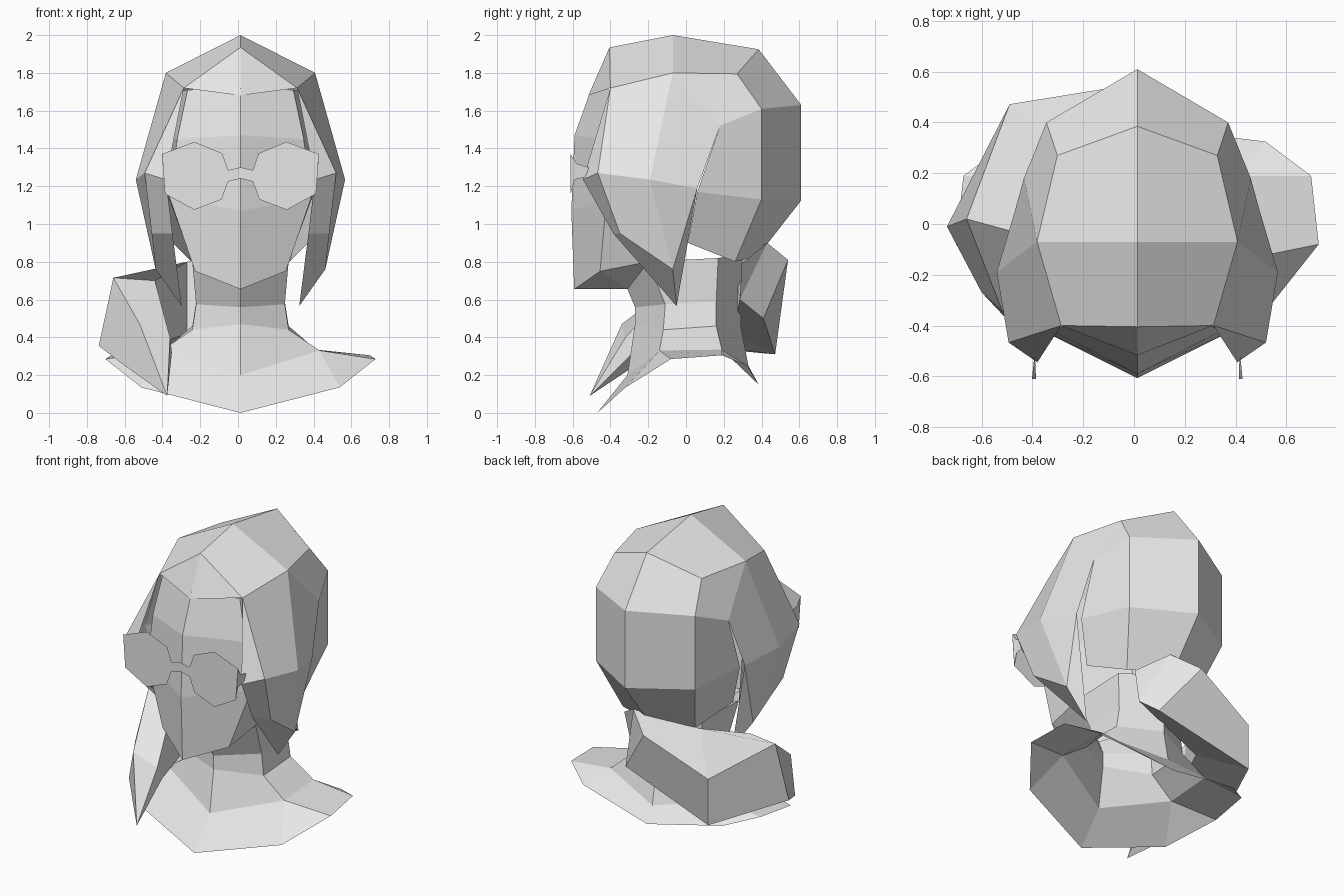
import bpy, bmesh

cube = bpy.data.objects.get("Cube")
if cube:
    bpy.data.objects.remove(cube, do_unlink=True)

CX = 0.013  # plane of symmetry

clay = bpy.data.materials.new("light grey")
clay.use_nodes = True
GREY = (0.8, 0.8, 0.8, 1.0)
clay.diffuse_color = GREY
clay.node_tree.nodes["Principled BSDF"].inputs["Base Color"].default_value = GREY


def part(name, points, faces, mirror=True):
    """Build a flat-shaded part from named points; faces are strings of names."""
    bm = bmesh.new()
    v = {k: bm.verts.new(p) for k, p in points.items()}
    for f in faces:
        bm.faces.new([v[k] for k in f.split()])
    bmesh.ops.recalc_face_normals(bm, faces=bm.faces)
    me = bpy.data.meshes.new(name)
    bm.to_mesh(me)
    bm.free()
    me.materials.append(clay)
    ob = bpy.data.objects.new(name, me)
    bpy.context.collection.objects.link(ob)
    if mirror:
        ob.location.x = CX
        mod = ob.modifiers.new("mirror", 'MIRROR')
        mod.use_clip = True
    return ob


def strips(rows, closed=False):
    """Quad faces between successive rows of point names."""
    out = []
    for a, b in zip(rows, rows[1:]):
        n = len(a)
        for i in range(n if closed else n - 1):
            j = (i + 1) % n
            out.append(f"{a[i]} {a[j]} {b[j]} {b[i]}")
    return out


# Hair: crown strip over the head, side locks and fringe
hair = {
    "A0": (0, -.405, 1.935), "A1": (.30, -.40, 1.72), "fringe": (0, -.517, 1.68),
    "B0": (0, -.07, 2.0), "B1": (.395, -.07, 1.80),
    "C0": (0, .385, 1.925), "C1": (.315, .27, 1.795),
    "D0": (0, .61, 1.63), "D1": (.358, .40, 1.61),
    "E0": (0, .61, 1.125), "E1": (.358, .40, 1.13),
    "F0": (0, .38, .83), "F1": (.26, .26, .80),
    "G": (.554, -.19, 1.235), "H": (.507, -.467, 1.27), "I": (.394, -.545, 1.235),
    "J": (.47, -.35, .95), "K": (.449, -.07, .76), "L": (.36, -.385, .95),
    "T": (.311, -.05, .565), "M": (.447, .18, 1.52), "N": (.48, .06, 1.19),
    "P": (.445, .06, 1.17), "Q": (.36, .01, .90),
}
part("hair", hair, strips([[r + "0", r + "1"] for r in "ABCDEF"]) + [
    "A0 A1 fringe", "A1 H G B1", "B1 G N M", "B1 M C1", "C1 M D1",
    "D1 M P E1", "E1 P Q F1",
    "A1 I H", "H I L J", "J L T K", "H J K G", "G K N", "N K T"])

# Face: forehead, brow, cheek and jaw rows from centre to the side of the head
face = {
    "a0": (0, -.50, 1.72), "a1": (.28, -.40, 1.71), "a2": (.33, -.10, 1.70),
    "b0": (0, -.59, 1.47), "b1": (.335, -.42, 1.45), "b2": (.40, -.05, 1.45),
    "c0": (0, -.607, 1.07), "c1": (.375, -.42, 1.14), "c2": (.38, -.05, 1.14),
    "d0": (0, -.592, .655), "d1": (.24, -.455, .75), "d2": (.255, -.20, .80),
    "e0": (0, -.31, .655),
}
part("face", face, strips([[r + i for i in "012"] for r in "abcd"])
     + ["d0 d1 e0", "d1 d2 e0"])

# Neck and shoulder collar: rings from the jaw down to the hem
bust = {
    "a0": (0, -.31, .655), "a1": (.255, -.20, .80), "a2": (.25, .17, .82), "a3": (0, .30, .84),
    "b0": (0, -.27, .56), "b1": (.235, -.11, .575), "b2": (.235, .16, .59), "b3": (0, .29, .60),
    "c0": (0, -.27, .47), "c1": (.255, -.12, .44), "c2": (.255, .16, .46), "c3": (0, .29, .46),
    "d0": (0, -.31, .20), "d1": (.42, -.14, .33), "d2": (.40, .19, .335), "d3": (0, .33, .25),
    "s0": (0, -.47, 0), "s1": (.525, -.32, .135), "s2": (.715, -.08, .285),
    "s3": (.685, .19, .305), "s4": (.505, .325, .25), "s5": (0, .385, .15),
}
part("neck_and_collar", bust, strips([[r + i for i in "0123"] for r in "abcd"]) + [
    "d0 s0 s1 d1", "d1 s1 s2", "d1 s2 s3 d2", "d2 s3 s4", "d2 s4 s5 d3"])

# Ponytail: four-sided sections swept from the nape over one shoulder
tail = {
    "a0": (.08, .43, .90), "a1": (-.07, .54, .81), "a2": (.15, .41, .50), "a3": (.20, .285, .60),
    "root": (.24, .295, .79),
    "b0": (-.27, .25, .80), "b1": (-.49, .472, .61), "b2": (-.49, .472, .31), "b3": (-.27, .25, .42),
    "c0": (-.44, -.04, .70), "c1": (-.66, .02, .715), "c2": (-.737, -.01, .355), "c3": (-.38, -.03, .38),
    "d0": (-.36, -.32, .40), "d1": (-.52, -.34, .47), "d2": (-.60, -.27, .25), "d3": (-.35, -.28, .32),
    "tip": (-.375, -.51, .09),
}
part("ponytail", tail, strips([[r + i for i in "0123"] for r in "abcd"], closed=True) + [
    "a0 a1 a2 a3", "a0 a3 root"]
    + [f"d{i} d{(i + 1) % 4} tip" for i in range(4)], mirror=False)

# Glasses: flat front with a bridge, and short tapering temples
outline = [(0, 1.30), (.065, 1.285), (.097, 1.375), (.245, 1.435), (.415, 1.37),
           (.40, 1.16), (.245, 1.075), (.10, 1.13), (.065, 1.225), (0, 1.24)]
part("glasses_front", {str(i): (x, -.612, z) for i, (x, z) in enumerate(outline)},
     ["0 1 8 9", "1 2 3 4 5 6 7 8"])
temple = [(.415, -.611, 1.37), (.412, -.58, 1.32), (.405, -.515, 1.30),
          (.403, -.525, 1.25), (.40, -.59, 1.235), (.40, -.611, 1.16)]
part("glasses_temple", {str(i): p for i, p in enumerate(temple)}, ["0 1 4 5", "1 2 3 4"])
